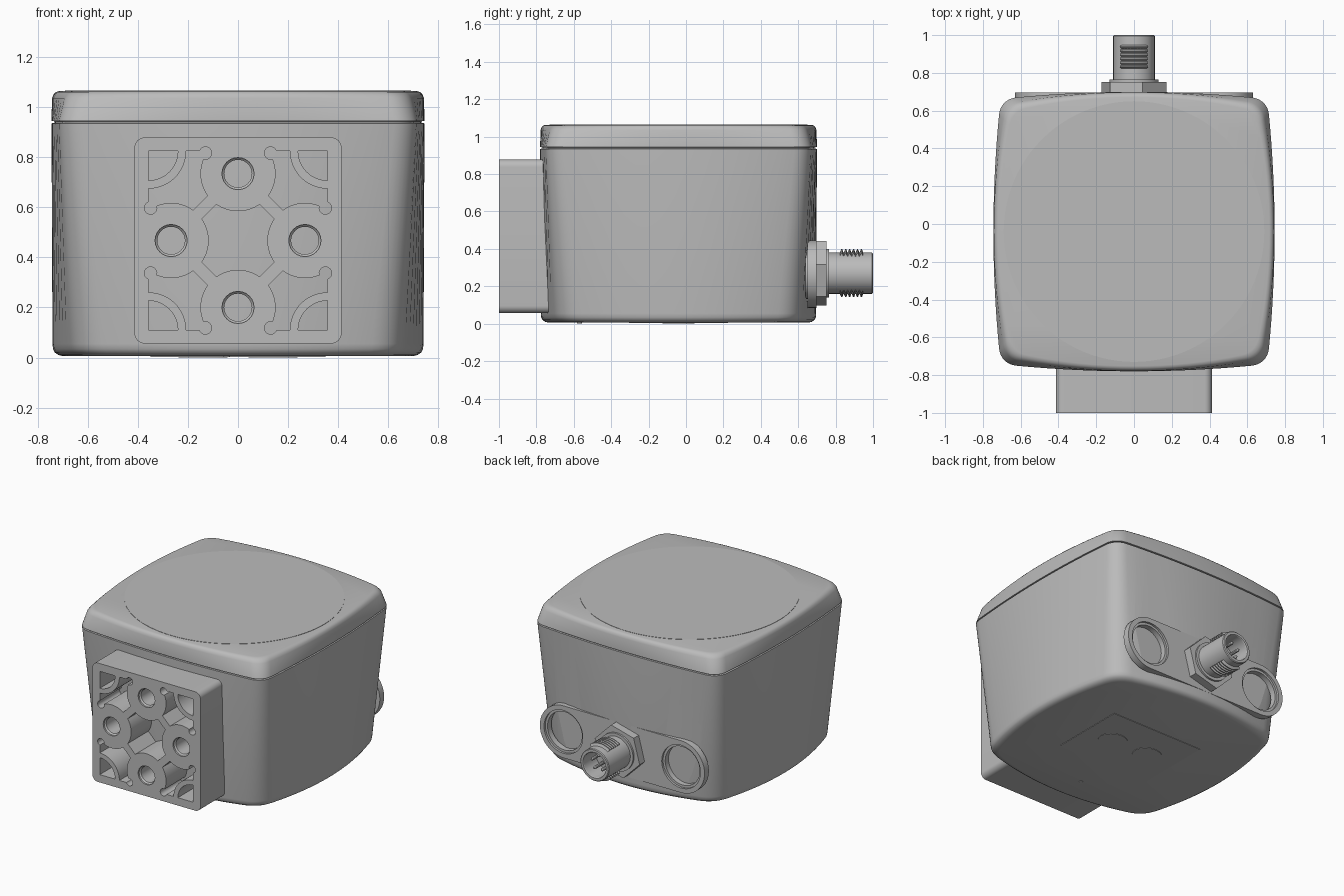
import bpy, bmesh, math
from mathutils import Matrix, Vector

if "Cube" in bpy.data.objects:
    bpy.data.objects.remove(bpy.data.objects["Cube"])

CY = -0.04                      # centre of the housing in y
CZ = 0.27                       # height of the cable connector
grey = bpy.data.materials.new("housing grey")
grey.diffuse_color = (0.5, 0.5, 0.5, 1)
grey.use_nodes = True
grey.node_tree.nodes["Principled BSDF"].inputs["Base Color"].default_value = grey.diffuse_color


def finish(ob, angle=30):
    ob.data.materials.clear()
    ob.data.materials.append(grey)
    bpy.ops.object.select_all(action='DESELECT')
    ob.select_set(True)
    bpy.context.view_layer.objects.active = ob
    bpy.ops.object.shade_smooth_by_angle(angle=math.radians(angle))
    return ob


def from_bmesh(name, bm):
    bmesh.ops.recalc_face_normals(bm, faces=bm.faces[:])
    me = bpy.data.meshes.new(name)
    bm.to_mesh(me)
    bm.free()
    ob = bpy.data.objects.new(name, me)
    bpy.context.collection.objects.link(ob)
    return ob


def outline(h, s, r):
    """Rounded square with half width h, side bulge s, corner radius r."""
    c = h - s - r
    p0 = Vector((h - s, c))
    p1 = p0 + Vector((-2 * s, c)).normalized() * r * 0.55
    p2, p3 = Vector((p1.y, p1.x)), Vector((c, h - s))
    quarter = [Vector((h - s * t * t, c * t)) for t in [i / 8 - 1 for i in range(17)]]
    for i in range(1, 8):
        t = i / 8
        u = 1 - t
        quarter.append(p0 * u**3 + p1 * 3 * u * u * t + p2 * 3 * u * t * t + p3 * t**3)
    pts = []
    for k in range(4):
        pts += [Matrix.Rotation(k * math.pi / 2, 2) @ p for p in quarter]
    return pts


def loft(name, sections):
    bm = bmesh.new()
    rings = [[bm.verts.new((p.x * 1.006, p.y + CY, z)) for p in outline(h, s, r)]
             for z, h, s, r in sections]
    n = len(rings[0])
    for a, b in zip(rings, rings[1:]):
        for i in range(n):
            j = (i + 1) % n
            bm.faces.new((a[i], a[j], b[j], b[i]))
    bm.faces.new(rings[0][::-1])
    bm.faces.new(rings[-1])
    return from_bmesh(name, bm)


def lathe(name, profile, x=0, z=0, start=0, sweep=360, steps=40):
    """Turn (radius, y) points around an axis parallel to y."""
    bm = bmesh.new()
    a = math.radians(start)
    vs = [bm.verts.new((r * math.cos(a), y, -r * math.sin(a))) for r, y in profile]
    es = [bm.edges.new(e) for e in zip(vs, vs[1:])]
    bmesh.ops.spin(bm, geom=vs + es, cent=(0, 0, 0), axis=(0, 1, 0),
                   angle=math.radians(sweep), steps=steps)
    bmesh.ops.remove_doubles(bm, verts=bm.verts[:], dist=0.0005)
    bmesh.ops.translate(bm, verts=bm.verts[:], vec=(x, 0, z))
    return from_bmesh(name, bm)


def disc(name, r, depth, loc, sx=1, seg=64):
    bm = bmesh.new()
    bmesh.ops.create_cone(bm, cap_ends=True, segments=seg, radius1=r, radius2=r, depth=depth)
    bmesh.ops.scale(bm, vec=(sx, 1, 1), verts=bm.verts[:])
    bmesh.ops.translate(bm, verts=bm.verts[:], vec=loc)
    return from_bmesh(name, bm)


def arc(cx, cy, r, a0, a1, n=12):
    return [(cx + r * math.cos(math.radians(a0 + (a1 - a0) * i / n)),
             cy + r * math.sin(math.radians(a0 + (a1 - a0) * i / n))) for i in range(n + 1)]


def swap(pts):
    return [(y, x) for x, y in reversed(pts)]


def turn(pts, k):
    for _ in range(k):
        pts = [(-y, x) for x, y in pts]
    return pts


def rounded_rect(w, h, r):
    return (arc(w - r, h - r, r, 0, 90, 8) + arc(r - w, h - r, r, 90, 180, 8)
            + arc(r - w, r - h, r, 180, 270, 8) + arc(w - r, r - h, r, 270, 360, 8))


def plate(name, loops, y0, y1, z):
    """Extrude 2D loops (the inner ones are holes) along y."""
    cu = bpy.data.curves.new(name, 'CURVE')
    cu.dimensions, cu.fill_mode = '2D', 'BOTH'
    cu.extrude = (y1 - y0) / 2
    for pts in loops:
        sp = cu.splines.new('POLY')
        sp.points.add(len(pts) - 1)
        for p, (x, y) in zip(sp.points, pts):
            p.co = (x, y, 0, 1)
        sp.use_cyclic_u = True
    tmp = bpy.data.objects.new(name + " outline", cu)
    bpy.context.collection.objects.link(tmp)
    bpy.context.view_layer.update()
    me = bpy.data.meshes.new_from_object(tmp.evaluated_get(bpy.context.evaluated_depsgraph_get()))
    bpy.data.objects.remove(tmp)
    bm = bmesh.new()
    bm.from_mesh(me)
    bmesh.ops.remove_doubles(bm, verts=bm.verts[:], dist=0.0002)
    bm.transform(Matrix.Translation((0, (y0 + y1) / 2, z)) @ Matrix.Rotation(math.pi / 2, 4, 'X'))
    return finish(from_bmesh(name, bm))


# housing: bulged rounded box, narrower corners towards the bottom
body = loft("housing", [(0.006, 0.695, 0.075, 0.12), (0.010, 0.712, 0.075, 0.125),
                        (0.020, 0.727, 0.075, 0.13), (0.034, 0.734, 0.074, 0.13),
                        (0.055, 0.736, 0.073, 0.13), (0.935, 0.740, 0.030, 0.09),
                        (0.936, 0.728, 0.030, 0.085), (0.95, 0.728, 0.030, 0.085)])
# round recesses in the back wall
for x in (-0.45, 0.45):
    cut = lathe("recess_cutter", [(0, 0.645), (0.148, 0.645), (0.148, 0.8), (0, 0.8)], x, 0.265)
    cut.hide_render = True
    cut.hide_set(True)
    mod = body.modifiers.new("recess", 'BOOLEAN')
    mod.operation, mod.object, mod.solver = 'DIFFERENCE', cut, 'EXACT'
finish(body)

# lid with rounded top edge and a round cover
finish(loft("lid", [(0.943, 0.728, 0.030, 0.085), (0.944, 0.740, 0.030, 0.09),
                    (1.035, 0.738, 0.050, 0.09), (1.05, 0.732, 0.054, 0.09),
                    (1.059, 0.724, 0.056, 0.09), (1.063, 0.712, 0.058, 0.09)]))
finish(disc("round_cover", 0.69, 0.02, (0, CY, 1.055), seg=96))

# mounting block with lightening pockets and four screw bosses
half = arc(0, 0.267, 0.15, -36, 23) + arc(0.13, 0.349, 0.025, 289, 19) \
    + arc(0.357, 0.357, 0.15, 180, 225, 8)
side_pocket = half + swap(half)[1:]
corner_pocket = [(0.357, 0.357)] + arc(0.357, 0.357, 0.117, 180, 270)
star_half = arc(0, 0.267, 0.15, -90, -55, 8)[1:]
star_quarter = star_half + swap(star_half)[:-1] + [(0.117, 0)]
star = [p for k in (0, 3, 2, 1) for p in turn(star_quarter, k)]
loops = [rounded_rect(0.413, 0.411, 0.04), star]
for k in range(4):
    loops += [turn(side_pocket, k), turn(corner_pocket, k), turn(arc(0.267, 0, 0.064, 0, 345, 23), k)]
plate("mounting_block", loops, -1.0, -0.72, 0.467)
for dx, dz in ((0.267, 0), (-0.267, 0), (0, 0.267), (0, -0.267)):
    finish(lathe("screw_sleeve", [(0.065, -0.99), (0.055, -0.98), (0.055, -0.74)], dx, 0.467 + dz))

# flat pad on the back wall around the two recesses
pad = arc(0.45, 0, 0.18, -90, 90, 24) + arc(-0.45, 0, 0.18, 90, 270, 24)
plate("back_pad", [pad] + [arc(x, 0, 0.148, 0, 351, 39) for x in (-0.45, 0.45)], 0.65, 0.697, 0.265)
for x in (-0.45, 0.45):
    finish(lathe("recess_ring", [(0.148, 0.682), (0.132, 0.682), (0.132, 0.64)], x, 0.265))

# connector: hex nut, hollow barrel, thread segments, pins
plate("connector_nut", [arc(0, 0, 0.178, 15, 315, 5)], 0.68, 0.752, CZ)
finish(lathe("connector_barrel", [(0, 0.70), (0.13, 0.70), (0.13, 0.765), (0.11, 0.765),
                                  (0.11, 0.995), (0.105, 1.0), (0.088, 1.0), (0.085, 0.995),
                                  (0.085, 0.86), (0, 0.86)], 0, CZ))
thread = [(0.105, 0.82)]
for i in range(6):
    y = 0.83 + i * 0.021
    thread += [(0.128, y), (0.128, y + 0.006), (0.108, y + 0.013)]
thread.append((0.105, 0.95))
for start in (-126, 54):
    finish(lathe("connector_thread", thread, 0, CZ, start, 72, 10))
for k in range(5):
    a = k * math.tau / 5 + 0.3
    finish(lathe("connector_pin", [(0, 0.85), (0.011, 0.85), (0.011, 0.955), (0.006, 0.965), (0, 0.965)],
                 0.05 * math.cos(a), CZ + 0.05 * math.sin(a), steps=10))

# underside: thin label plate, two oval pads, small vent
bm = bmesh.new()
bmesh.ops.create_cube(bm, size=1, matrix=Matrix.Translation((0, CY, 0.007))
                      @ Matrix.Diagonal((0.70, 0.53, 0.008, 1)))
finish(from_bmesh("bottom_plate", bm))
for x in (-0.14, 0.14):
    finish(disc("oval_pad", 0.085, 0.008, (x, CY, 0.004), sx=1.15, seg=32))
finish(disc("vent", 0.013, 0.008, (-0.045, CY - 0.53, 0.006), seg=16))
